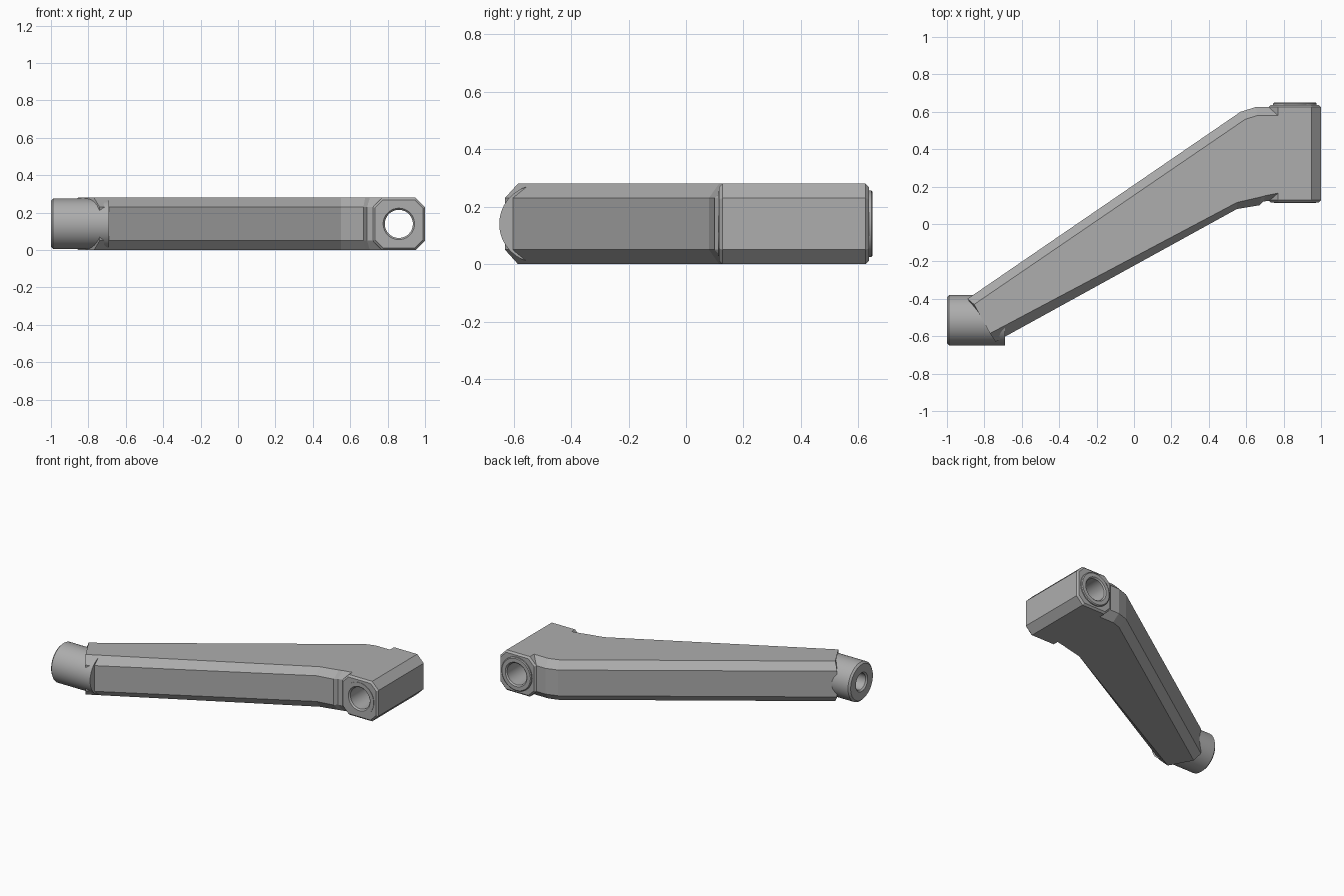
import bpy, bmesh, math
from mathutils import Matrix

cube = bpy.data.objects.get("Cube")
if cube:
    bpy.data.objects.remove(cube, do_unlink=True)

steel = bpy.data.materials.new("grey steel")
steel.use_nodes = True
grey = (0.42, 0.42, 0.42, 1)
steel.diffuse_color = grey
steel.node_tree.nodes["Principled BSDF"].inputs["Base Color"].default_value = grey


def finish(name, bm, smooth=False):
    bmesh.ops.recalc_face_normals(bm, faces=bm.faces)
    mesh = bpy.data.meshes.new(name)
    bm.to_mesh(mesh)
    bm.free()
    mesh.materials.append(steel)
    obj = bpy.data.objects.new(name, mesh)
    bpy.context.collection.objects.link(obj)
    if smooth:
        bpy.ops.object.select_all(action='DESELECT')
        obj.select_set(True)
        bpy.context.view_layer.objects.active = obj
        bpy.ops.object.shade_smooth_by_angle(angle=math.radians(30))
    return obj


def skin(rings, closed=False):
    """Join matching rings of points; cap both ends or close the loop."""
    bm = bmesh.new()
    loops = [[bm.verts.new(p) for p in ring] for ring in rings]
    n = len(loops[0])
    pairs = list(zip(loops, loops[1:]))
    if closed:
        pairs.append((loops[-1], loops[0]))
    else:
        bm.faces.new(loops[0])
        bm.faces.new(loops[-1])
    for a, b in pairs:
        for i in range(n):
            j = (i + 1) % n
            bm.faces.new((a[i], a[j], b[j], b[i]))
    return bm


def lathe(name, profile, matrix, closed=False, sides=64):
    """Turn (distance along axis, radius) points around a local z axis."""
    turn = [2 * math.pi * i / sides for i in range(sides)]
    bm = skin([[(r * math.cos(t), r * math.sin(t), h) for t in turn]
               for h, r in profile], closed)
    bm.transform(matrix)
    return finish(name, bm, True)


# Slanted arm with chamfered top and bottom edges
outer = [(-0.89, -0.40), (0.57, 0.60), (0.65, 0.625), (0.77, 0.625),
         (0.77, 0.13), (0.69, 0.12), (0.67, 0.10), (0.55, 0.08), (-0.74, -0.63)]
inner = [(-0.855, -0.43), (0.595, 0.56), (0.66, 0.58), (0.77, 0.58),
         (0.77, 0.165), (0.705, 0.152), (0.68, 0.145), (0.55, 0.115), (-0.77, -0.585)]
layers = [(inner, 0.0), (outer, 0.05), (outer, 0.23), (inner, 0.28)]
finish("slanted_arm", skin([[(x, y, z) for x, y in o] for o, z in layers]))

# Eight-sided head block, slightly bevelled at both ends
cx, cz, half, cut = 0.86, 0.14, 0.14, 0.05


def octagon(y, inset):
    a, b = half - inset, half - cut - inset * 0.4
    pts = [(a, b), (b, a), (-b, a), (-a, b), (-a, -b), (-b, -a), (b, -a), (a, -b)]
    return [(cx + u, y, cz + v) for u, v in pts]


head = finish("head_block", skin([octagon(0.115, 0.012), octagon(0.127, 0),
                                  octagon(0.625, 0), octagon(0.637, 0.012)]))

# Through hole in the head
along_y = Matrix.Translation((cx, 0, cz)) @ Matrix.Rotation(-math.pi / 2, 4, 'X')
cutter = lathe("head_bore_cutter", [(0, 0.082), (0.8, 0.082)], along_y)
cutter.hide_render = True
cutter.hide_viewport = True
bore = head.modifiers.new("bore", 'BOOLEAN')
bore.object = cutter
bore.operation = 'DIFFERENCE'
bore.solver = 'EXACT'

# Bushing lining the hole, with a raised collar at the back
lathe("head_bushing", [(0.112, 0.084), (0.122, 0.075), (0.642, 0.075), (0.65, 0.084),
                       (0.65, 0.11), (0.645, 0.116), (0.63, 0.116), (0.63, 0.09),
                       (0.13, 0.09), (0.13, 0.112), (0.112, 0.112)], along_y, True)

# Round socket at the lower end, with a blind hole in its outer face
along_x = Matrix.Translation((0, -0.515, 0.14)) @ Matrix.Rotation(math.pi / 2, 4, 'Y')
lathe("end_socket", [(-0.69, 0.135), (-0.988, 0.135), (-1.0, 0.123), (-1.0, 0.066),
                     (-0.99, 0.056), (-0.75, 0.056)], along_x)
